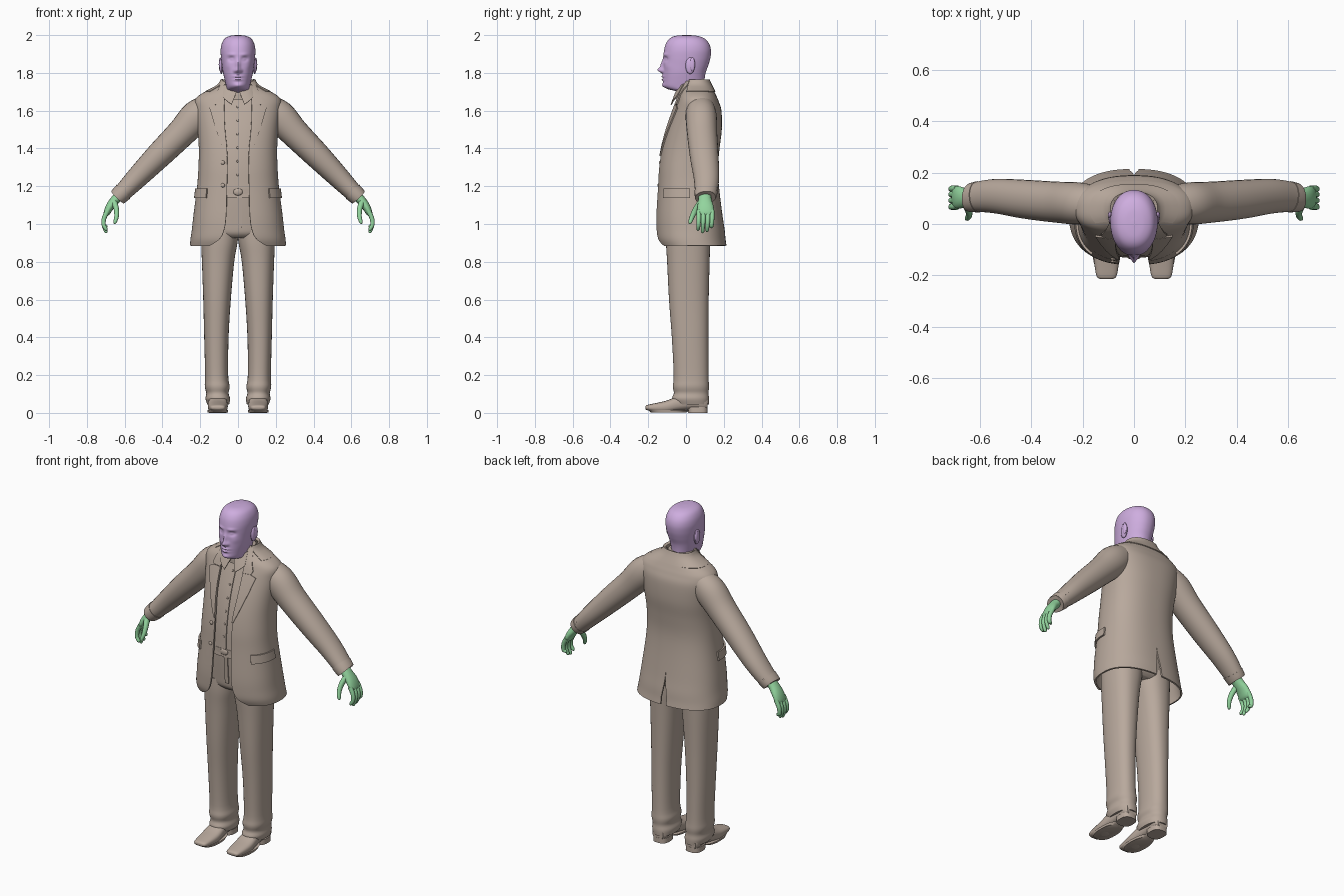
import bpy, bmesh, math
from mathutils import Vector

def material(name, rgb):
    m = bpy.data.materials.new(name)
    m.diffuse_color = (*rgb, 1)
    return m

SUIT = material("taupe cloth", (0.48, 0.395, 0.335))
SKIN = material("lilac head", (0.62, 0.42, 0.74))
HAND = material("green hands", (0.29, 0.66, 0.34))

def resample(keys, k):
    """Catmull-Rom through a list of tuples, k steps per span."""
    out = []
    for i in range(len(keys) - 1):
        p0, p1, p2, p3 = (keys[max(0, min(len(keys) - 1, i + j))] for j in (-1, 0, 1, 2))
        for s in range(k):
            t = s / k
            out.append(tuple(0.5 * (2*b + (c - a)*t + (2*a - 5*b + 4*c - d)*t*t + (3*b - a - 3*c + d)*t**3)
                             for a, b, c, d in zip(p0, p1, p2, p3)))
    return out + [keys[-1]]

def spow(v, e):
    return math.copysign(abs(v) ** e, v)

def oval(t, rx, f, b, n=2.3, cx=0):
    """Point of a superellipse; t = 0 is the front, going round by +x."""
    return (cx + rx * spow(math.sin(t), 2/n), (f + b)/2 - (b - f)/2 * spow(math.cos(t), 2/n))

def skin(name, rows, mat, closed=True, mirror=False, thick=0):
    """Quad mesh from rows of points; closed rows get end caps."""
    bm = bmesh.new()
    vs = [[bm.verts.new(p) for p in r] for r in rows]
    n = len(rows[0])
    for a, b in zip(vs, vs[1:]):
        for i in range(n if closed else n - 1):
            j = (i + 1) % n
            bm.faces.new((a[i], a[j], b[j], b[i]))
    if closed:
        bm.faces.new(vs[0])
        bm.faces.new(vs[-1])
        bmesh.ops.recalc_face_normals(bm, faces=bm.faces)
    me = bpy.data.meshes.new(name)
    bm.to_mesh(me)
    bm.free()
    ob = bpy.data.objects.new(name, me)
    bpy.context.collection.objects.link(ob)
    me.materials.append(mat)
    if mirror:
        ob.modifiers.new("mirror", 'MIRROR')
    if thick:
        s = ob.modifiers.new("solid", 'SOLIDIFY')
        s.thickness, s.offset = thick, 0
    return ob

def angles(n):
    return [2 * math.pi * i / n for i in range(n)]

def stack(name, keys, mat, k=4, n=2.3, seg=40, mirror=False):
    """Horizontal rings from keys (z, cx, rx, front, back)."""
    rows = [[(*oval(t, rx, f, b, n, cx), z) for t in angles(seg)] for z, cx, rx, f, b in resample(keys, k)]
    return skin(name, rows, mat, mirror=mirror)

def tube(name, keys, mat, k=4, seg=20, n=2.1):
    """Mirrored tube along keys (x, y, z, in-plane radius, y radius)."""
    pts = resample(keys, k)
    rows = []
    for i, p in enumerate(pts):
        d = Vector(pts[min(i + 1, len(pts) - 1)][:3]) - Vector(pts[max(i - 1, 0)][:3])
        u = Vector((0, 1, 0)).cross(d).normalized()
        v = d.cross(u).normalized()
        rows.append([Vector(p[:3]) + u * p[3] * spow(math.cos(t), 2/n) + v * p[4] * spow(math.sin(t), 2/n)
                     for t in angles(seg)])
    return skin(name, rows, mat, mirror=True)

def ball(name, loc, r, mat, mirror=False):
    rows = [[(loc[0] + r[0]*math.sin(a)*math.cos(t), loc[1] + r[1]*math.sin(a)*math.sin(t),
              loc[2] + r[2]*math.cos(a)) for t in angles(16)] for a in [0.05 + 3.04*i/10 for i in range(11)]]
    return skin(name, rows, mat, mirror=mirror)

# Jacket profile: z, half width, front y, back y, opening edge x
N = 2.4
JACKET = resample([
    (.885, .25, -.135, .21, .15), (.92, .247, -.15, .205, .098), (.97, .24, -.155, .20, .073),
    (1.05, .231, -.155, .188, .062), (1.2, .212, -.146, .17, .058), (1.3, .205, -.14, .165, .056),
    (1.4, .203, -.125, .173, .06), (1.5, .21, -.10, .185, .07), (1.6, .222, -.065, .183, .074),
    (1.65, .225, -.045, .168, .073), (1.68, .20, -.035, .155, .07), (1.71, .145, -.022, .141, .067),
    (1.735, .10, -.012, .128, .064), (1.762, .082, 0, .115, .06)], 5)

def body(z):
    for a, b in zip(JACKET, JACKET[1:]):
        if z <= b[0]:
            t = (z - a[0]) / (b[0] - a[0])
            return [p + (q - p) * t for p, q in zip(a, b)][1:]
    return JACKET[-1][1:]

def angle_at(x, rx):
    return math.asin(min(1, (x / rx) ** (N/2)))

def surf(z, t, off=0):
    rx, f, b, _ = body(z)
    return (*oval(t, rx + off, f - off, b + off, N), z)

def steps(a, b, n):
    return [a + (b - a) * i / n for i in range(n + 1)]

rows = []
for z, rx, f, b, e in JACKET:
    vent = .07 * max(0, min(1, (1.08 - z) / .15)) ** 2 * .6
    rows.append([(*oval(t, rx, f, b, N), z) for t in steps(angle_at(e, rx), math.pi - vent, 36)])
skin("jacket_body", rows, SUIT, False, True, .009)

# Lapels, back collar and pocket flaps follow the jacket surface
def lapel(name, outline):
    rows = []
    for z, outer in outline:
        rx, _, _, e = body(z)
        rows.append([surf(z, angle_at(x, rx), .008) for x in steps(e - .004, outer, 6)])
    skin(name, rows, SUIT, False, True, .008)

lapel("lapel", [(1.36, .06), (1.42, .084), (1.48, .105), (1.54, .124), (1.58, .135), (1.615, .145), (1.63, .112)])
lapel("collar_leaf", [(1.632, .118), (1.65, .124), (1.68, .112), (1.71, .099), (1.735, .086), (1.755, .076)])
skin("back_collar", [[surf(z, t, .007) for t in steps(1.0, math.pi, 16)] for z in steps(1.70, 1.765, 5)],
     SUIT, False, True, .007)
skin("pocket_flap", [[surf(z, t, .009) for t in steps(.76, 1.6, 12)] for z in steps(1.137, 1.187, 3)],
     SUIT, False, True, .009)
for z in (1.325, 1.205):
    rx, f, b, e = body(z)
    ball("jacket_button", surf(z, -angle_at(.078, rx), .006), (.011, .006, .011), SUIT)

# Shirt, placket, collar
rows = []
for z in steps(1.14, 1.735, 30):
    rx, f, b, _ = body(z)
    rows.append([(*oval(t, rx - .022, f + .018, b - .02, N), z) for t in angles(48)])
skin("shirt", rows, SUIT)
skin("shirt_placket", [[(x, body(z)[1] + .015, z) for x in (-.017, .013)] for z in steps(1.18, 1.68, 24)],
     SUIT, False, False, .005)
for z in steps(1.26, 1.62, 5):
    ball("shirt_button", (-.002, body(z)[1] + .012, z), (.006, .004, .006), SUIT)
stack("shirt_collar_band", [(1.66, 0, .078, -.04, .12), (1.71, 0, .073, -.036, .114), (1.752, 0, .07, -.018, .11)], SUIT)
skin("shirt_collar_leaf", [[(.034, -.078, 1.632), (.058, -.07, 1.65), (.08, -.05, 1.672)],
                           [(.018, -.06, 1.672), (.045, -.056, 1.69), (.076, -.03, 1.705)],
                           [(.006, -.044, 1.704), (.045, -.04, 1.722), (.073, -.012, 1.742)]],
     SUIT, False, True, .007)

# Sleeves with cuff band and buttons
tube("sleeve", [(.14, .075, 1.625, .068, .07), (.215, .08, 1.572, .086, .082), (.30, .085, 1.482, .077, .08),
                (.42, .096, 1.362, .069, .076), (.53, .108, 1.25, .058, .068), (.60, .107, 1.178, .049, .06),
                (.634, .103, 1.145, .045, .054)], SUIT, 5, 28)
tube("sleeve_cuff", [(.607, .106, 1.171, .051, .061), (.632, .103, 1.147, .048, .057),
                     (.638, .103, 1.141, .046, .055)], SUIT, 2, 28)
for i in range(3):
    ball("sleeve_button", (.585 + .018*i, .158 - .002*i, 1.215 - .018*i), (.008, .011, .008), SUIT, True)

# Trousers and belt
def span(z, a, b, f, k):
    return (z, (a + b)/2, (b - a)/2, f, k)

stack("trouser_leg", [span(*r) for r in (
    (.045, .047, .163, -.058, .121), (.075, .042, .172, -.074, .122), (.105, .05, .168, -.064, .119),
    (.14, .044, .176, -.07, .122), (.2, .052, .174, -.065, .119), (.4, .05, .179, -.075, .118),
    (.6, .038, .184, -.09, .12), (.8, .02, .191, -.10, .125), (.9, .003, .195, -.106, .128),
    (.98, -.005, .197, -.106, .13))], SUIT, mirror=True)
stack("trouser_hips", [(.925, 0, .14, -.08, .10), (.95, 0, .185, -.105, .125), (1.0, 0, .195, -.112, .132),
                       (1.1, 0, .192, -.12, .135), (1.18, 0, .186, -.124, .135)], SUIT)
stack("belt", [(1.152, 0, .19, -.131, .14), (1.187, 0, .188, -.131, .14)], SUIT, 1)
ball("belt_buckle", (0, -.131, 1.17), (.025, .008, .019), SUIT)
skin("trouser_fly", [[(x, -.127 + (1.15 - z) * .07, z) for x in (-.004, .02)] for z in steps(.98, 1.15, 4)],
     SUIT, False, False, .005)

# Shoes: sections along y as (y, half width, bottom, top)
rows = []
for y, w, z0, z1 in resample([(-.215, .022, .022, .034), (-.205, .038, .014, .042), (-.16, .047, .004, .052),
                              (-.10, .053, .001, .066), (-.04, .05, .01, .09), (.03, .045, .018, .105),
                              (.09, .045, .016, .10), (.113, .034, .018, .085)], 4):
    rows.append([(.107 + w * spow(math.cos(t), .75), y, (z0 + z1)/2 + (z1 - z0)/2 * spow(math.sin(t), .75))
                 for t in angles(24)])
skin("shoe", rows, SUIT, mirror=True)
stack("shoe_heel", [(0, .107, .046, .012, .115), (.03, .107, .045, .01, .115)], SUIT, 1, 2.8, mirror=True)
stack("shoe_sole", [(.002, .107, .053, -.185, .0), (.014, .107, .055, -.2, .02)], SUIT, 1, 2.5, mirror=True)

# Hands
tube("palm", [(.615, .10, 1.165, .026, .033), (.65, .10, 1.128, .025, .035), (.678, .103, 1.092, .022, .043),
              (.695, .104, 1.058, .017, .044), (.70, .104, 1.045, .01, .038)], HAND)
for y, tip in ((.068, .965), (.092, .952), (.116, .958), (.138, .978)):
    tube("finger", [(.69, y, 1.07, .013, .013), (.709, y, 1.03, .012, .012), (.711, y - .002, .995, .011, .011),
                    (.699, y - .004, tip + .008, .009, .009), (.696, y - .004, tip, .003, .003)], HAND, 4, 12)
tube("thumb", [(.655, .08, 1.115, .016, .018), (.644, .053, 1.078, .014, .016), (.643, .033, 1.04, .012, .013),
               (.651, .022, 1.01, .009, .01), (.653, .02, 1.0, .003, .003)], HAND, 4, 12)

# Head and neck: rings with soft bumps for the face (x, z, x size, z size, push)
FACE = [(0, 1.814, .014, .013, -.024), (0, 1.838, .011, .028, -.015), (.016, 1.81, .008, .009, -.008),
        (.036, 1.873, .017, .012, .013), (.034, 1.872, .010, .006, -.007), (.034, 1.897, .022, .008, -.005),
        (0, 1.781, .022, .006, -.010), (0, 1.764, .019, .006, -.009), (0, 1.7725, .024, .003, .003),
        (0, 1.733, .022, .013, -.008), (.055, 1.835, .018, .02, -.004)]
rows = []
for z, rx, f, b in resample([
        (1.64, .066, -.02, .11), (1.69, .063, -.033, .104), (1.705, .062, -.06, .101), (1.714, .061, -.095, .10),
        (1.73, .063, -.117, .099), (1.76, .07, -.12, .098), (1.80, .079, -.121, .104), (1.84, .085, -.12, .118),
        (1.88, .09, -.12, .129), (1.92, .092, -.116, .132), (1.955, .086, -.106, .122), (1.982, .07, -.086, .098),
        (1.996, .042, -.055, .06), (2.0, .008, -.005, .015)], 8):
    row = []
    for t in angles(112):
        x, y = oval(t, rx, f, b, 2.15)
        if math.cos(t) > 0:
            y += sum(a * math.exp(-((abs(x) - px) / sx)**2 - ((z - pz) / sz)**2) for px, pz, sx, sz, a in FACE)
        row.append((x, y, z))
    rows.append(row)
skin("head", rows, SKIN)
ball("ear", (.088, .022, 1.838), (.011, .025, .044), SKIN, True)
ball("ear_rim", (.094, .034, 1.845), (.008, .014, .036), SKIN, True)

# Bake modifiers, smooth everything but hard edges
for ob in bpy.context.collection.objects:
    ob.select_set(True)
    bpy.context.view_layer.objects.active = ob
bpy.ops.object.convert(target='MESH')
bpy.ops.object.shade_smooth_by_angle(angle=math.radians(42))
